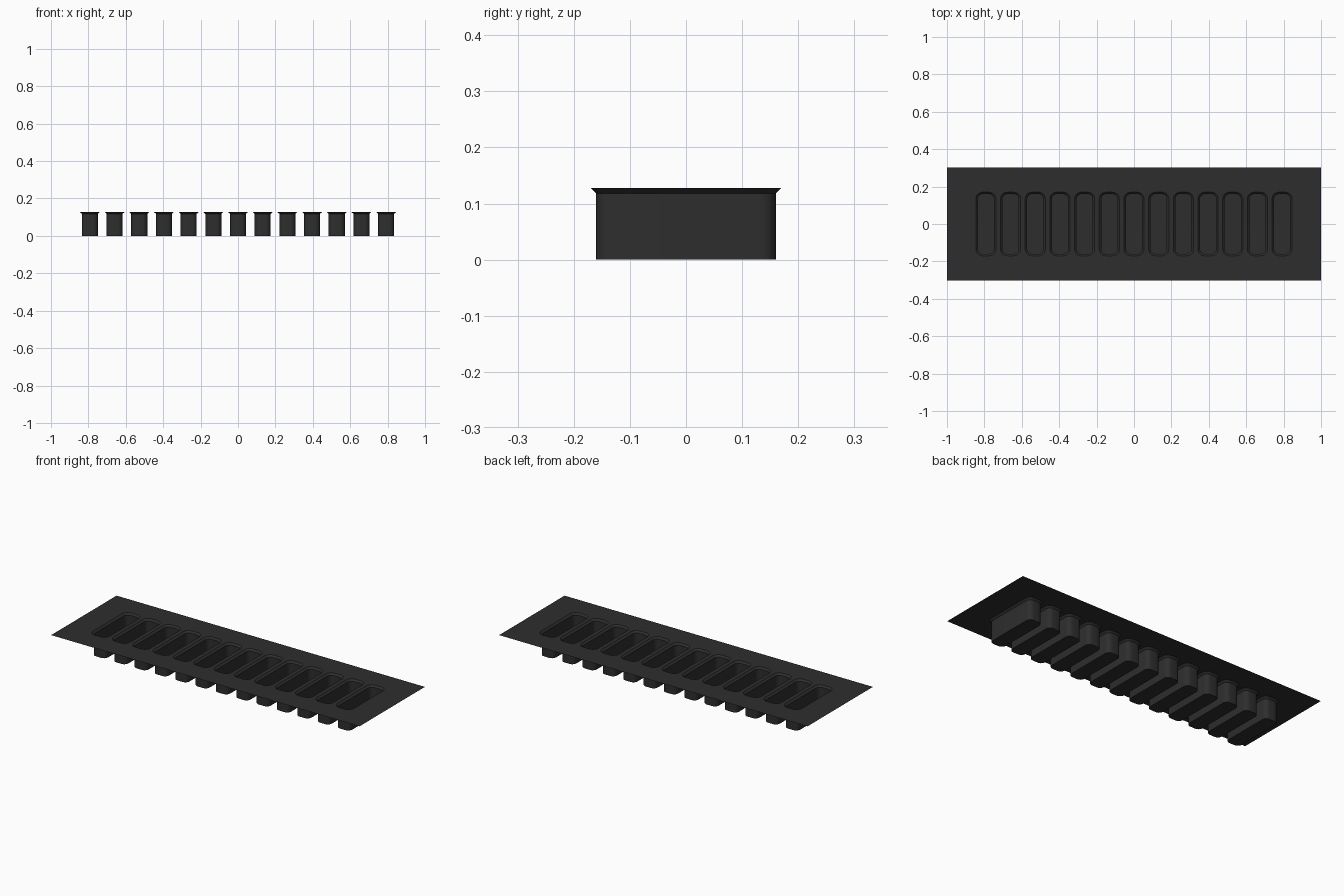
import bpy, bmesh, math

old = bpy.data.objects.get("Cube")
if old:
    bpy.data.objects.remove(old, do_unlink=True)

TOP = 0.128          # height of the flat sheet
RIM = 0.118          # where the flared rim meets the pocket wall
COUNT, PITCH = 13, 0.132
STEPS = 5            # segments per rounded corner

plastic = bpy.data.materials.new("charcoal_plastic")
plastic.use_nodes = True
colour = (0.027, 0.027, 0.027, 1)
plastic.diffuse_color = colour
plastic.node_tree.nodes["Principled BSDF"].inputs["Base Color"].default_value = colour


def rounded_loop(bm, cx, half_x, half_y, radius, z):
    """Ring of vertices around a rounded rectangle."""
    ring = []
    for quarter, (sx, sy) in enumerate([(1, 1), (-1, 1), (-1, -1), (1, -1)]):
        for i in range(STEPS + 1):
            a = (quarter + i / STEPS) * math.pi / 2
            ring.append(bm.verts.new((cx + sx * (half_x - radius) + radius * math.cos(a),
                                      sy * (half_y - radius) + radius * math.sin(a), z)))
    return ring


def ring_edges(bm, ring):
    return [bm.edges.new((a, b)) for a, b in zip(ring, ring[1:] + ring[:1])]


def wall(bm, upper, lower):
    for i in range(len(upper)):
        j = (i + 1) % len(upper)
        bm.faces.new((upper[i], upper[j], lower[j], lower[i]))


def finish(bm, name):
    mesh = bpy.data.meshes.new(name)
    bm.to_mesh(mesh)
    bm.free()
    mesh.materials.append(plastic)
    obj = bpy.data.objects.new(name, mesh)
    bpy.context.collection.objects.link(obj)
    return obj


centres = [(i - (COUNT - 1) / 2) * PITCH for i in range(COUNT)]

# Flat sheet with a rounded opening for each pocket
bm = bmesh.new()
corners = [bm.verts.new((x, y, TOP)) for x, y in
           [(-1, -0.303), (1, -0.303), (1, 0.303), (-1, 0.303)]]
edges = ring_edges(bm, corners)
for cx in centres:
    edges += ring_edges(bm, rounded_loop(bm, cx, 0.054, 0.17, 0.036, TOP))
bmesh.ops.triangle_fill(bm, edges=edges, use_beauty=True, normal=(0, 0, 1))
for face in bm.faces:
    if face.normal.z < 0:
        face.normal_flip()
finish(bm, "tray_sheet")

# Open pockets: flared rim, straight wall and flat floor
for n, cx in enumerate(centres, 1):
    bm = bmesh.new()
    lip = rounded_loop(bm, cx, 0.054, 0.17, 0.036, TOP)
    neck = rounded_loop(bm, cx, 0.043, 0.16, 0.026, RIM)
    base = rounded_loop(bm, cx, 0.043, 0.16, 0.026, 0)
    wall(bm, lip, neck)
    wall(bm, neck, base)
    bm.faces.new(base)
    for face in bm.faces:
        face.normal_update()
    # Faces look into the pocket
    for face in bm.faces:
        inward = face.calc_center_median()
        facing = face.normal.x * (cx - inward.x) - face.normal.y * inward.y + face.normal.z
        if facing < 0:
            face.normal_flip()
    pocket = finish(bm, f"pocket_{n}")
    bpy.ops.object.select_all(action="DESELECT")
    pocket.select_set(True)
    bpy.context.view_layer.objects.active = pocket
    bpy.ops.object.shade_smooth_by_angle(angle=math.radians(30))
